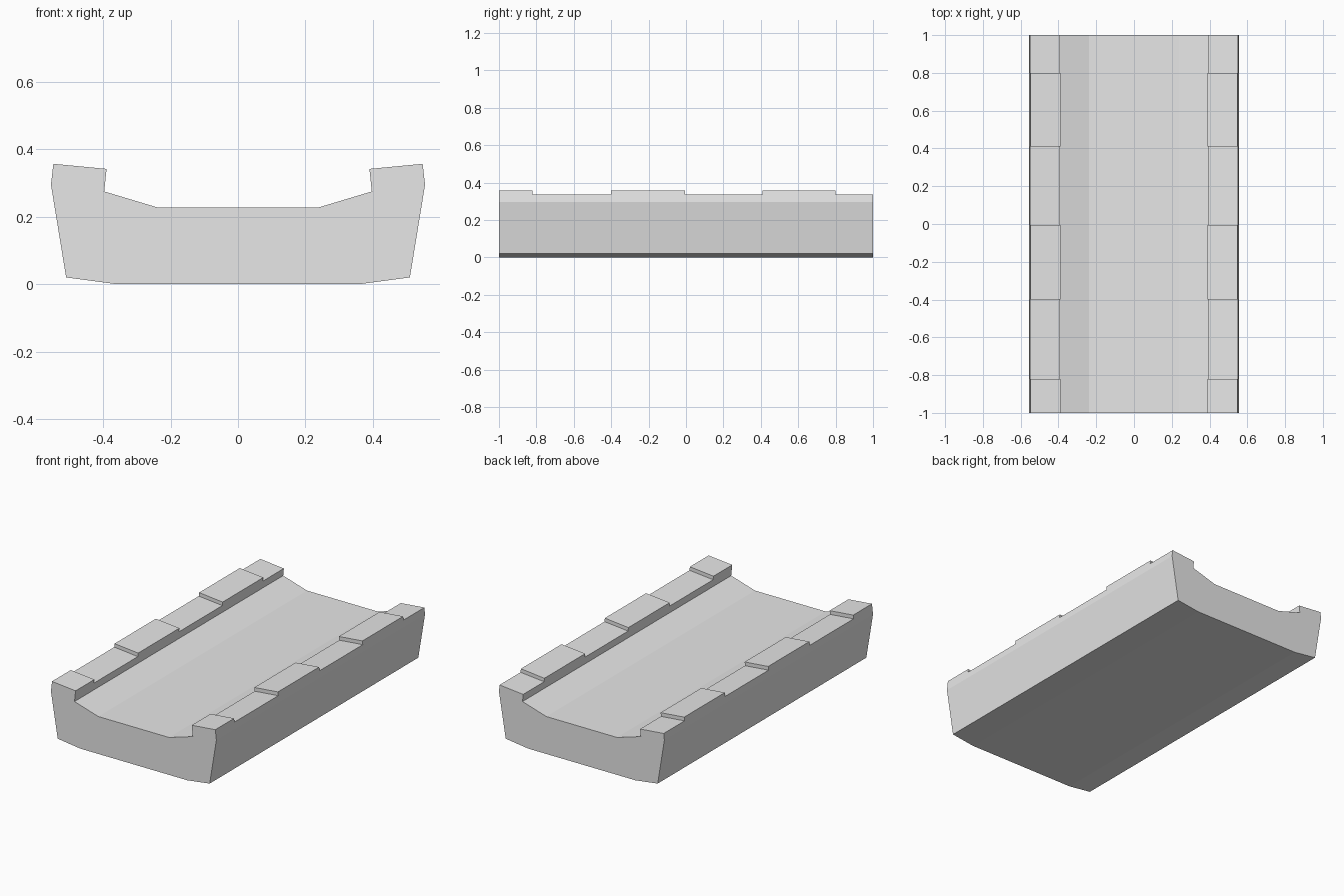
import bpy
import bmesh

cube = bpy.data.objects.get("Cube")
if cube:
    bpy.data.objects.remove(cube, do_unlink=True)

stone = bpy.data.materials.new("light grey")
stone.use_nodes = True
stone.diffuse_color = (0.8, 0.8, 0.8, 1)
stone.node_tree.nodes["Principled BSDF"].inputs["Base Color"].default_value = (0.8, 0.8, 0.8, 1)


def mirrored(half):
    """Close a half cross-section across x = 0."""
    return half + [(-x, z) for x, z in reversed(half)]


def prisms(name, parts):
    """Extrude (profile, y_start, y_end) cross-sections along y into one object."""
    bm = bmesh.new()
    for profile, y0, y1 in parts:
        face = bm.faces.new([bm.verts.new((x, y0, z)) for x, z in profile])
        new = bmesh.ops.extrude_face_region(bm, geom=[face])["geom"]
        verts = [g for g in new if isinstance(g, bmesh.types.BMVert)]
        bmesh.ops.translate(bm, verts=verts, vec=(0, y1 - y0, 0))
    bmesh.ops.recalc_face_normals(bm, faces=bm.faces[:])
    mesh = bpy.data.meshes.new(name)
    bm.to_mesh(mesh)
    bm.free()
    mesh.materials.append(stone)
    obj = bpy.data.objects.new(name, mesh)
    bpy.context.collection.objects.link(obj)
    return obj


# Channel body with leaning sides and a rail along each edge
half_section = [(0.36, 0), (0.51, 0.02), (0.555, 0.295), (0.548, 0.357),
                (0.39, 0.342), (0.397, 0.275), (0.237, 0.227)]
channel = prisms("channel_body", [(mirrored(half_section), -1, 1)])

# Shallow notches that leave raised blocks along both rails
notch = [(0.3, 0.311), (0.65, 0.3445), (0.65, 0.5), (0.3, 0.5)]
parts = []
for y0, y1 in [(-0.82, -0.4), (-0.005, 0.41), (0.8, 1.1)]:
    for side in (1, -1):
        parts.append(([(side * x, z) for x, z in notch], y0, y1))
cutter = prisms("rail_notch_cutter", parts)
cutter.hide_render = True

cut = channel.modifiers.new("rail_notches", "BOOLEAN")
cut.operation = "DIFFERENCE"
cut.solver = "EXACT"
cut.object = cutter
bpy.context.view_layer.objects.active = channel
bpy.ops.object.modifier_apply(modifier=cut.name)
bpy.data.objects.remove(cutter, do_unlink=True)
